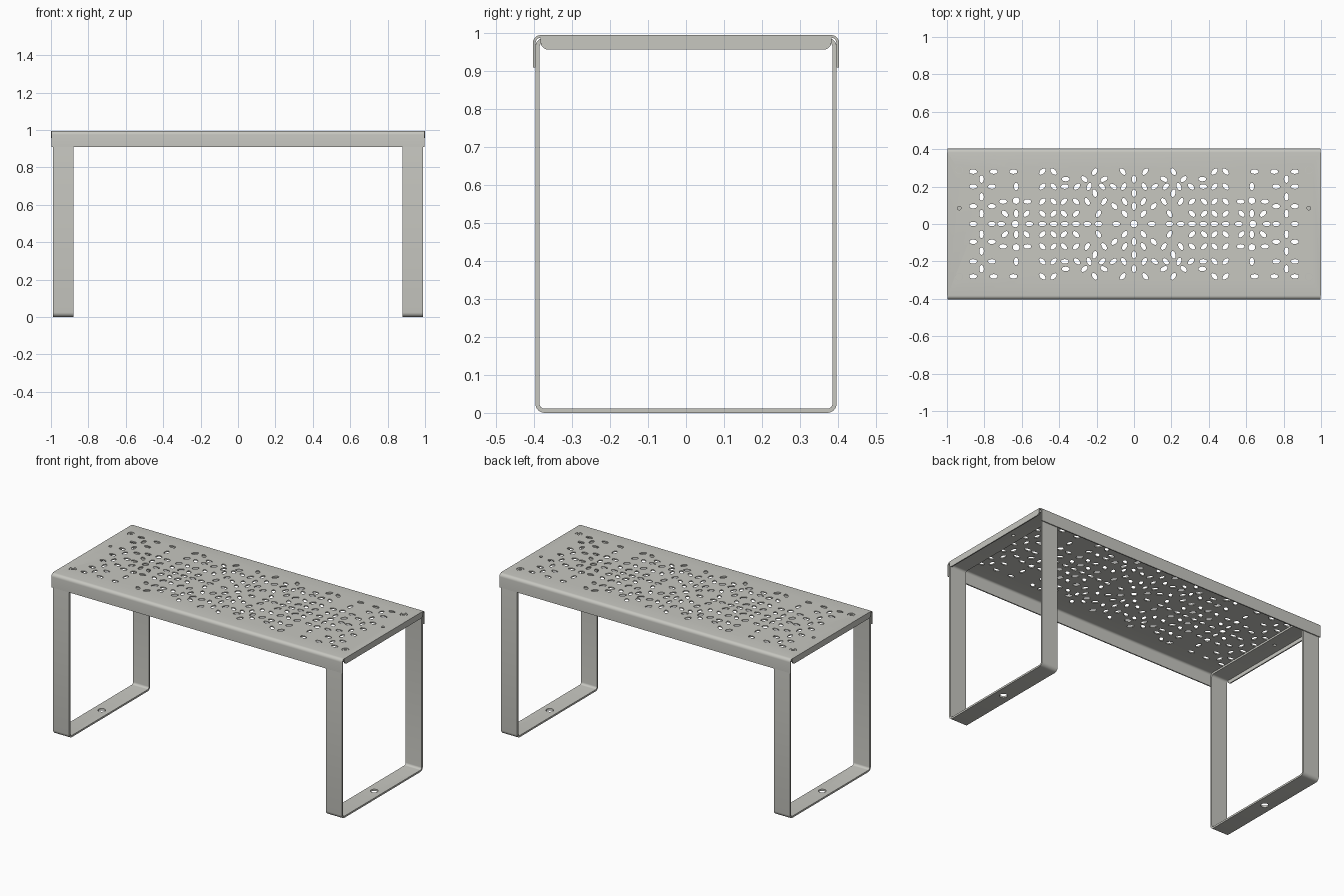
import bpy, bmesh, math
from mathutils import Matrix, Vector

if "Cube" in bpy.data.objects:
    bpy.data.objects.remove(bpy.data.objects["Cube"])

metal = bpy.data.materials.new("warm grey metal")
metal.diffuse_color = (0.57, 0.57, 0.53, 1)
metal.use_nodes = True
metal.node_tree.nodes["Principled BSDF"].inputs["Base Color"].default_value = metal.diffuse_color


def finish(name, bm, smooth=True):
    bmesh.ops.recalc_face_normals(bm, faces=bm.faces)
    me = bpy.data.meshes.new(name)
    bm.to_mesh(me)
    bm.free()
    ob = bpy.data.objects.new(name, me)
    bpy.context.collection.objects.link(ob)
    me.materials.append(metal)
    if smooth:
        bpy.ops.object.select_all(action='DESELECT')
        ob.select_set(True)
        bpy.context.view_layer.objects.active = ob
        bpy.ops.object.shade_smooth_by_angle(angle=math.radians(35))
    return ob


def prism(bm, pts, vec):
    """Extrude a closed outline along vec into a solid."""
    face = bm.faces.new([bm.verts.new(p) for p in pts])
    ext = bmesh.ops.extrude_face_region(bm, geom=[face], use_keep_orig=True)
    bmesh.ops.translate(bm, vec=vec, verts=[g for g in ext["geom"] if isinstance(g, bmesh.types.BMVert)])


def arc(cx, cy, r, a0, a1, n=6):
    return [(cx + r * math.cos(math.radians(a0 + (a1 - a0) * i / n)),
             cy + r * math.sin(math.radians(a0 + (a1 - a0) * i / n))) for i in range(n + 1)]


def rounded(hw, z0, z1, r):
    return (arc(hw - r, z1 - r, r, 90, 0) + arc(hw - r, z0 + r, r, 0, -90)
            + arc(-hw + r, z0 + r, r, -90, -180) + arc(-hw + r, z1 - r, r, 180, 90))


def hole(bm, x, y, a, z0, z1, rx, ry, n=12):
    rot = Matrix.Rotation(math.radians(a), 3, 'Z')
    ring = [Vector((x, y, z0)) + rot @ Vector((rx * math.cos(2 * math.pi * i / n),
            ry * math.sin(2 * math.pi * i / n), 0)) for i in range(n)]
    prism(bm, ring, (0, 0, z1 - z0))


def cut(ob, bm):
    cutter = finish("hole_cutter", bm, False)
    cutter.hide_render = True
    mod = ob.modifiers.new("holes", 'BOOLEAN')
    mod.operation, mod.solver, mod.object = 'DIFFERENCE', 'EXACT', cutter
    bpy.context.view_layer.objects.active = ob
    bpy.ops.object.modifier_apply(modifier=mod.name)
    bpy.data.objects.remove(cutter)


# Perforation pattern for one quarter: row height -> (x, angle)
ROWS = {
    0.28: [(0.06, 50), (0.21, 125), (0.43, 45), (0.49, 135), (0.645, 0), (0.75, 0), (0.86, 0)],
    0.24: [(0.0, 90), (0.16, 150), (0.265, 40), (0.365, 0), (0.815, 90)],
    0.20: [(0.055, 120), (0.11, 35), (0.17, 45), (0.24, 110), (0.305, 135), (0.37, 0),
           (0.43, 45), (0.49, 135), (0.63, 90), (0.76, 0), (0.86, 0)],
    0.165: [(0.0, 90), (0.21, 75)],
    0.12: [(0.05, 60), (0.16, 125), (0.25, 60), (0.31, 45), (0.375, 135), (0.43, 45), (0.49, 135),
           (0.57, 0), (0.70, 0)],
    0.095: [(0.0, 90), (0.105, 45), (0.76, 0), (0.86, 0)],
    0.055: [(0.05, 50), (0.19, 120), (0.31, 135), (0.375, 45), (0.43, 135), (0.49, 45),
            (0.575, 135), (0.63, 90), (0.69, 45), (0.815, 90)],
    0.145: [(0.815, 90)],
    0.0: [(0.095, 0), (0.19, 0), (0.25, 0), (0.31, 0), (0.37, 0), (0.43, 0), (0.49, 0), (0.56, 0),
          (0.71, 0), (0.76, 0), (0.86, 0)],
}
SIDES = [(sx, sy) for sx in (1, -1) for sy in (1, -1)]
TOP, T = 0.995, 0.007

# Folded shelf sheet: flat top with long front and back lips
outer = [(-0.403, 0.91)] + arc(-0.383, TOP - 0.02, 0.02, 180, 90) + arc(0.383, TOP - 0.02, 0.02, 90, 0) + [(0.403, 0.91)]
inner = [(-0.403 + T, 0.91)] + arc(-0.383, TOP - 0.02, 0.02 - T, 180, 90) + arc(0.383, TOP - 0.02, 0.02 - T, 90, 0) + [(0.403 - T, 0.91)]
bm = bmesh.new()
prism(bm, [(-0.998, y, z) for y, z in outer + inner[::-1]], (1.996, 0, 0))
shelf = finish("shelf_top", bm)

bm = bmesh.new()
z0, z1 = TOP - 0.015, TOP + 0.01
done = set()
for y, row in ROWS.items():
    for x, a in row:
        for sx, sy in SIDES:
            key = (round(sx * x, 3) + 0.0, round(sy * y, 3) + 0.0)
            if key not in done:
                done.add(key)
                hole(bm, key[0], key[1], sx * sy * a, z0, z1, 0.021, 0.012)
# Round holes at the flower centres and the plate middle
for x, y, r in [(0.63, 0.125, 0.018), (0.63, -0.125, 0.018), (0.635, 0.0, 0.018)]:
    for s in (1, -1):
        hole(bm, s * x, y, 0, z0, z1, r, r)
hole(bm, 0, 0, 0, z0, z1, 0.018, 0.018)
# Screw seats and locating holes near both ends
for s in (1, -1):
    hole(bm, s * 0.935, 0.085, 0, z0, z1, 0.010, 0.010)
    for y in (0.288, -0.283):
        hole(bm, s * 0.935, y, 0, z0, z1, 0.021, 0.021, 16)
cut(shelf, bm)

for s, side in ((1, "right"), (-1, "left")):
    # Short end lip with rounded lower corners
    bm = bmesh.new()
    lip = [(-0.383, TOP)] + arc(-0.363, 0.957 + 0.02, 0.02, 180, 270) + arc(0.363, 0.957 + 0.02, 0.02, 270, 360) + [(0.383, TOP)]
    prism(bm, [(s * 1.0, y, z) for y, z in lip], (-s * T, 0, 0))
    finish(side + "_end_lip", bm)

    # Leg: closed flat-bar loop
    bm = bmesh.new()
    path_out, path_in = rounded(0.397, 0.0, TOP - T, 0.025), rounded(0.386, 0.011, TOP - T - 0.011, 0.014)
    rings = [[bm.verts.new((s * x, y, z)) for y, z in p]
             for x, p in ((0.88, path_out), (0.99, path_out), (0.99, path_in), (0.88, path_in))]
    n = len(path_out)
    for k in range(4):
        a, b = rings[k], rings[(k + 1) % 4]
        for i in range(n):
            bm.faces.new((a[i], a[(i + 1) % n], b[(i + 1) % n], b[i]))
    leg = finish(side + "_leg_loop", bm)
    bm = bmesh.new()
    hole(bm, s * 0.935, 0, 0, -0.02, 0.03, 0.022, 0.022, 20)
    hole(bm, s * 0.935, 0.085, 0, 0.95, 1.02, 0.010, 0.010)
    cut(leg, bm)

    # Screws with a hexagonal socket
    for y, end in ((0.288, "back"), (-0.283, "front")):
        bm = bmesh.new()
        hole(bm, s * 0.935, y, 0, TOP - T, TOP - 0.001, 0.019, 0.019, 16)
        screw = finish(f"{side}_{end}_screw", bm)
        bm = bmesh.new()
        hole(bm, s * 0.935, y, 0, TOP - 0.005, TOP + 0.01, 0.010, 0.010, 6)
        cut(screw, bm)
